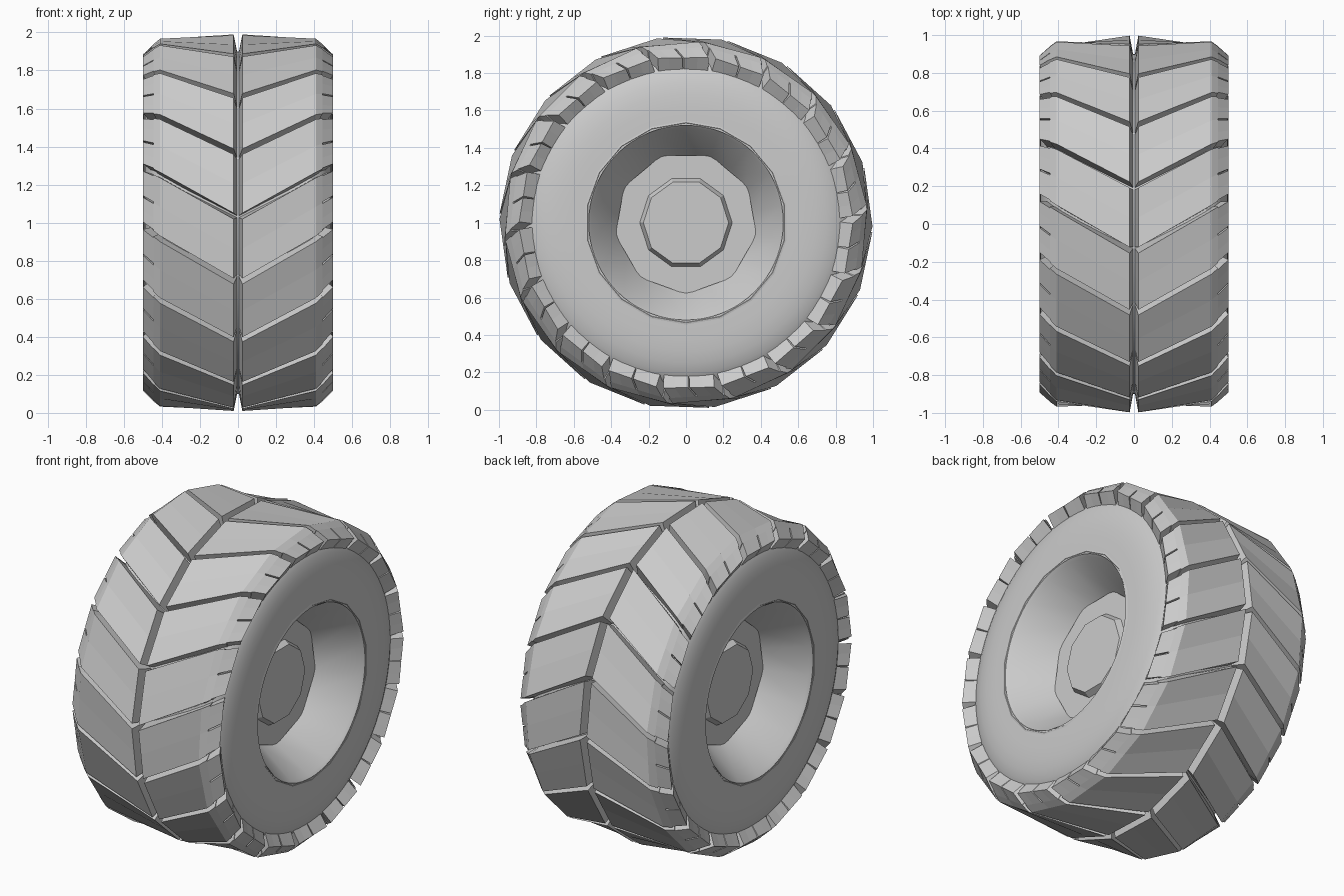
import bpy, bmesh
from math import sin, cos, pi, radians

cube = bpy.data.objects.get("Cube")
if cube:
    bpy.data.objects.remove(cube)

rubber = bpy.data.materials.new("grey_rubber")
rubber.use_nodes = True
GREY = (0.6, 0.6, 0.6, 1)
rubber.diffuse_color = GREY
rubber.node_tree.nodes["Principled BSDF"].inputs["Base Color"].default_value = GREY

BLOCKS = 18
STEP = 360 / BLOCKS
FIRST = 2  # angle of the first groove on the centre line


def point(x, r, deg):
    """Position on the wheel; angle runs from the front up over the top."""
    a = radians(deg)
    return (x, -r * cos(a), 1 + r * sin(a))


def finish(name, bm, smooth):
    """Make a mirrored object from one half of the wheel."""
    bmesh.ops.recalc_face_normals(bm, faces=bm.faces)
    mesh = bpy.data.meshes.new(name)
    bm.to_mesh(mesh)
    bm.free()
    mesh.materials.append(rubber)
    obj = bpy.data.objects.new(name, mesh)
    bpy.context.collection.objects.link(obj)
    obj.modifiers.new("both_sides", "MIRROR")
    if smooth:
        bpy.ops.object.select_all(action="DESELECT")
        obj.select_set(True)
        bpy.context.view_layer.objects.active = obj
        bpy.ops.object.shade_smooth_by_angle(angle=radians(30))


def lathe(name, profile, segs, start, cap, smooth):
    """Sweep (x, radius) points round the axle."""
    bm = bmesh.new()
    rings = [[bm.verts.new(point(x, r, start + i * 360 / segs)) for i in range(segs)]
             for x, r in profile]
    for a, b in zip(rings, rings[1:]):
        for i in range(segs):
            j = (i + 1) % segs
            bm.faces.new((a[i], a[j], b[j], b[i]))
    if cap:
        bm.faces.new(rings[-1])
    finish(name, bm, smooth)


def tread_block(bm, base, stations, begin, end, gap_a, gap_b):
    """Tapered block; a station is outer x, outer r, inner x, inner r, sweep."""
    angles = (begin, (begin + end) / 2, end)
    insets = (gap_a, 0, -gap_b)
    grid = []
    for ox, orad, ix, irad, sweep in stations:
        outer, inner = [], []
        for t, g in zip(angles, insets):
            chord = cos(radians(STEP / 2)) / cos(radians(t + g - STEP / 2))
            outer.append(bm.verts.new(point(ox, orad * chord, base + sweep + t + g)))
            inner.append(bm.verts.new(point(ix, irad, base + sweep + t + g * 0.25)))
        grid.append((outer, inner))
    for (o1, i1), (o2, i2) in zip(grid, grid[1:]):
        for k in range(2):
            bm.faces.new((o1[k], o1[k + 1], o2[k + 1], o2[k]))
        for k in (0, 2):
            bm.faces.new((o1[k], o2[k], i2[k], i1[k]))
    for o, i in (grid[0], grid[-1]):
        for k in range(2):
            bm.faces.new((o[k], o[k + 1], i[k + 1], i[k]))


# Tyre body with bulging sidewall
lathe("tyre_body", [
    (0, 0.9), (0.38, 0.9), (0.42, 0.875), (0.45, 0.84), (0.47, 0.8),
    (0.485, 0.75), (0.494, 0.69), (0.498, 0.62), (0.498, 0.52)], 72, 0, False, True)

# Rim lip and dished cone
lathe("rim", [(0.495, 0.56), (0.5, 0.535), (0.48, 0.513), (0.26, 0.375),
              (0.24, 0.36)], 18, 10, True, True)

# Hub plate and bevelled hub cap
lathe("hub_plate", [(0.24, 0.383), (0.262, 0.383)], 9, 270, True, False)
lathe("hub_cap", [(0.25, 0.254), (0.297, 0.228)], 10, 0, True, False)

# Chevron tread: one long block and two split shoulder lugs per step
inner_end = (0.023, 1.0, 0.003, 0.89, 0)
shoulder = (0.41, 0.972, 0.38, 0.87, 13)
split = (0.445, 0.945, 0.40, 0.83, 14.5)
side = (0.5, 0.895, 0.435, 0.785, 17)
chevrons, lugs = bmesh.new(), bmesh.new()
for n in range(BLOCKS):
    base = FIRST + n * STEP
    tread_block(chevrons, base, (inner_end, shoulder, split), 0, STEP, 0.9, 0.9)
    tread_block(lugs, base, (split, side), 0, STEP / 2, 1.3, 0.3)
    tread_block(lugs, base, (split, side), STEP / 2, STEP, 0.3, 1.3)
finish("tread_chevrons", chevrons, False)
finish("shoulder_lugs", lugs, False)
